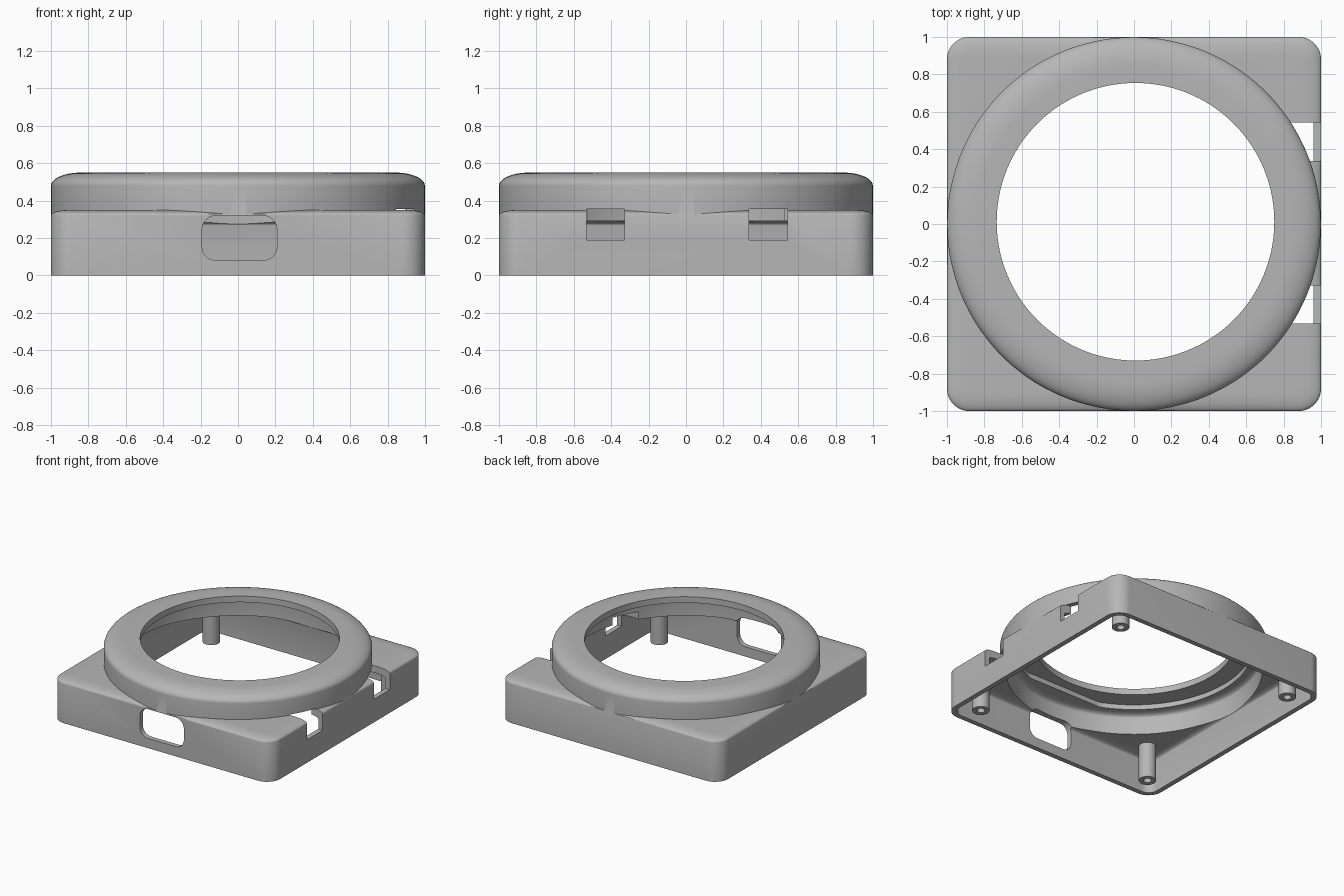
import bpy, bmesh, math
from mathutils import Matrix, Vector

cube = bpy.data.objects.get("Cube")
if cube:
    bpy.data.objects.remove(cube, do_unlink=True)

grey = bpy.data.materials.new("plain_grey")
grey.use_nodes = True
COLOUR = (0.47, 0.47, 0.47, 1)
grey.diffuse_color = COLOUR
grey.node_tree.nodes["Principled BSDF"].inputs["Base Color"].default_value = COLOUR


def finish(name, bm):
    bmesh.ops.recalc_face_normals(bm, faces=bm.faces)
    mesh = bpy.data.meshes.new(name)
    bm.to_mesh(mesh)
    bm.free()
    mesh.materials.append(grey)
    obj = bpy.data.objects.new(name, mesh)
    bpy.context.collection.objects.link(obj)
    return obj


def arc(start, width, height, steps=8):
    """Quarter ellipse from vertical to horizontal, moving inwards and up."""
    x, z = start
    angles = [math.pi / 2 * i / steps for i in range(steps + 1)]
    return [(x - width * (1 - math.cos(a)), z + height * math.sin(a)) for a in angles]


def revolve(name, profile, centre=(0, 0), steps=144):
    """Solid of revolution; the profile begins and ends on the axis."""
    bm = bmesh.new()
    verts = [bm.verts.new((r, 0, z)) for r, z in profile]
    edges = [bm.edges.new(pair) for pair in zip(verts, verts[1:])]
    bmesh.ops.spin(bm, geom=verts + edges, cent=(0, 0, 0), axis=(0, 0, 1),
                   angle=math.tau, steps=steps)
    bmesh.ops.remove_doubles(bm, verts=bm.verts, dist=1e-5)
    bmesh.ops.translate(bm, verts=bm.verts, vec=(*centre, 0))
    return finish(name, bm)


def rounded_loft(name, half_x, half_y, radius, layers, matrix=Matrix()):
    """Stack of rounded rectangles; each layer is (inset, height)."""
    bm = bmesh.new()
    rings = []
    for inset, z in layers:
        r = max(radius - inset, 0.01)
        ring = []
        for corner, (sx, sy) in enumerate([(1, 1), (-1, 1), (-1, -1), (1, -1)]):
            for i in range(13):
                a = math.pi / 2 * (corner + i / 12)
                x = sx * (half_x - inset - r) + r * math.cos(a)
                y = sy * (half_y - inset - r) + r * math.sin(a)
                ring.append(bm.verts.new(matrix @ Vector((x, y, z))))
        rings.append(ring)
    for low, high in zip(rings, rings[1:]):
        for i in range(len(low)):
            j = (i + 1) % len(low)
            bm.faces.new((low[i], low[j], high[j], high[i]))
    bm.faces.new(rings[0][::-1])
    bm.faces.new(rings[-1])
    return finish(name, bm)


def box(name, low, high):
    bm = bmesh.new()
    bmesh.ops.create_cube(bm, size=1)
    for v in bm.verts:
        v.co = [a + (b - a) * (c + 0.5) for a, b, c in zip(low, high, v.co)]
    return finish(name, bm)


def combine(target, tool, operation):
    """Apply a boolean and drop the tool."""
    tool.hide_render = True
    mod = target.modifiers.new(operation, "BOOLEAN")
    mod.operation = operation
    mod.solver = "EXACT"
    mod.object = tool
    bpy.context.view_layer.objects.active = target
    bpy.ops.object.modifier_apply(modifier=mod.name)
    bpy.data.objects.remove(tool, do_unlink=True)


def smooth(obj):
    bpy.ops.object.select_all(action="DESELECT")
    obj.select_set(True)
    bpy.context.view_layer.objects.active = obj
    bpy.ops.object.shade_smooth_by_angle(angle=math.radians(30))


# Square base and round bezel joined in one housing
housing = rounded_loft("housing", 1, 1, 0.12,
                       [(0, 0)] + [(1 - r, z) for r, z in arc((1, 0.322), 0.1, 0.028)])
bezel = revolve("bezel", [(0, 0.3), (0.999, 0.3)]
                + arc((0.999, 0.48), 0.16, 0.07, 12) + [(0, 0.55)])
combine(housing, bezel, "UNION")

# Hollow of the base, open underneath
base_hollow = rounded_loft("base_hollow", 0.96, 0.96, 0.08,
                           [(0, -0.1)] + [(1 - r, z) for r, z in arc((1, 0.268), 0.075, 0.024)])
combine(housing, base_hollow, "DIFFERENCE")

# Hollow of the bezel
bezel_hollow = revolve("bezel_hollow", [(0, 0.15), (0.957, 0.15)]
                       + arc((0.957, 0.43), 0.06, 0.03) + [(0, 0.46)])
combine(housing, bezel_hollow, "DIFFERENCE")

# Shallow seat under the rim, with one flat side at the front
seat = revolve("seat_recess", [(0, 0.31), (0.88, 0.31), (0.88, 0.5), (0, 0.5)])
for v in seat.data.vertices:
    v.co.y = max(v.co.y, -0.81)
combine(housing, seat, "DIFFERENCE")

# Round opening in the top
opening = revolve("top_opening", [(0, 0.33), (0.742, 0.33), (0.742, 0.7), (0, 0.7)],
                  (0.008, 0.012))
combine(housing, opening, "DIFFERENCE")

# Rounded port in the front wall
port = rounded_loft("front_port", 0.2, 0.12, 0.075, [(0, 0.9), (0, 1.1)],
                    Matrix.Translation((0.008, 0, 0.2)) @ Matrix.Rotation(math.pi / 2, 4, "X"))
combine(housing, port, "DIFFERENCE")

# Two notches in the left wall
for y in (-0.43, 0.44):
    notch = box("side_notch", (0.8, y - 0.102, 0.19), (1.1, y + 0.102, 0.355))
    combine(housing, notch, "DIFFERENCE")
smooth(housing)

# Hollow screw posts in the corners
for x, side in ((0.81, "left"), (-0.81, "right")):
    for y, end in ((-0.81, "front"), (0.81, "back")):
        post = revolve(f"{end}_{side}_screw_post",
                       [(0, 0.31), (0.065, 0.31), (0.065, 0), (0.03, 0), (0.03, 0.25), (0, 0.25)],
                       (x, y), 32)
        smooth(post)
